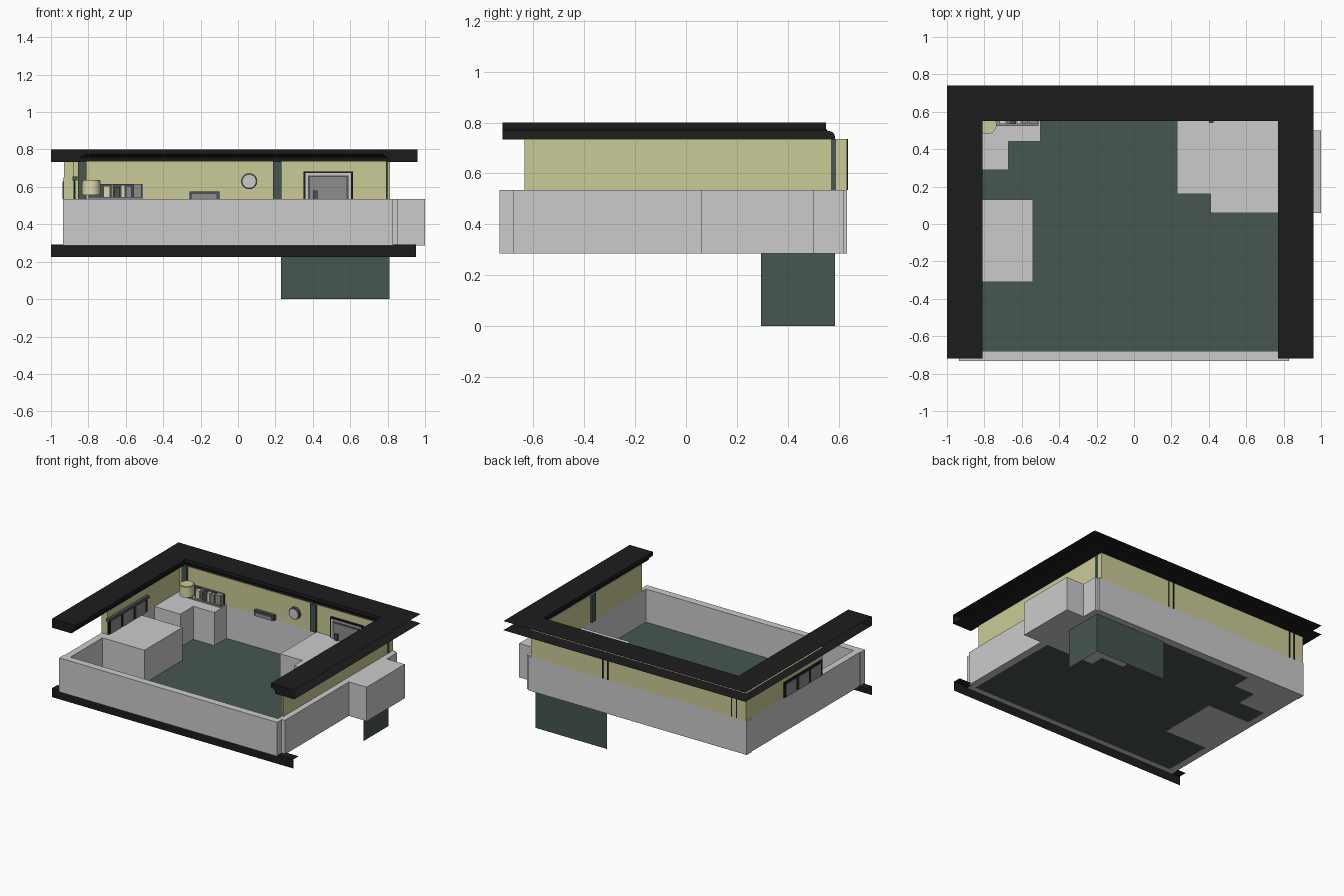
import bpy, bmesh, math

if "Cube" in bpy.data.objects:
    bpy.data.objects.remove(bpy.data.objects["Cube"])

def mat(name, r, g, b):
    m = bpy.data.materials.new(name)
    m.diffuse_color = (r, g, b, 1)
    m.use_nodes = True
    m.node_tree.nodes["Principled BSDF"].inputs["Base Color"].default_value = m.diffuse_color
    return m

GRAY = mat("pale gray", .60, .60, .60)
YELLOW = mat("straw yellow", .60, .60, .31)
GREEN = mat("dark green", .063, .093, .077)
BLACK = mat("near black", .012, .012, .012)
DARK = mat("charcoal gray", .08, .085, .085)
MID = mat("mid gray", .27, .27, .27)
CREAM = mat("cream", .72, .70, .42)

def finish(name, bm, m):
    me = bpy.data.meshes.new(name)
    bm.to_mesh(me)
    bm.free()
    me.materials.append(m)
    ob = bpy.data.objects.new(name, me)
    bpy.context.collection.objects.link(ob)
    return ob

def box(name, m, x0, x1, y0, y1, z0, z1):
    bm = bmesh.new()
    bmesh.ops.create_cube(bm, size=1)
    for v in bm.verts:
        v.co = (x0 if v.co.x < 0 else x1, y0 if v.co.y < 0 else y1, z0 if v.co.z < 0 else z1)
    return finish(name, bm, m)

def sheet(name, m, *quads):
    bm = bmesh.new()
    for q in quads:
        bm.faces.new([bm.verts.new(p) for p in q])
    return finish(name, bm, m)

def prism(name, m, outline, z0, z1):
    bm = bmesh.new()
    f = bm.faces.new([bm.verts.new((x, y, z0)) for x, y in outline])
    ext = bmesh.ops.extrude_face_region(bm, geom=[f])["geom"]
    for v in ext:
        if isinstance(v, bmesh.types.BMVert):
            v.co.z = z1
    bmesh.ops.recalc_face_normals(bm, faces=bm.faces)
    return finish(name, bm, m)

def disc(name, m, x, y, z, r, depth, along_y=False, n=24):
    bm = bmesh.new()
    bmesh.ops.create_cone(bm, cap_ends=True, segments=n, radius1=r, radius2=r, depth=depth)
    for v in bm.verts:
        c = v.co.copy()
        v.co = (x + c.x, y + c.z, z - c.y) if along_y else (x + c.x, y + c.y, z + c.z)
    for f in bm.faces:
        f.smooth = len(f.verts) == 4
    ob = finish(name, bm, m)
    for e in ob.data.edges:
        e.use_edge_sharp = True if not along_y and abs(
            ob.data.vertices[e.vertices[0]].co.z - ob.data.vertices[e.vertices[1]].co.z) < 1e-5 else False
    return ob

B, T, H = .286, .535, .735   # wall base, gray top, yellow top

# floor
box("floor", GREEN, -.89, .81, -.69, .60, .289, .293)

# low gray walls
box("front_low_wall", GRAY, -.935, .83, -.733, -.68, B, T)
box("back_low_wall", GRAY, -.935, .83, .58, .633, B, T)
box("left_low_wall", GRAY, -.93, -.88, -.70, .60, B, T)
box("right_low_wall", GRAY, .80, .855, -.68, .62, B, T)

# gray room blocks and the bay pushed out on the right
box("left_block", GRAY, -.88, -.54, -.31, .13, B, T)
prism("corner_block", GRAY, [(-.88, .29), (-.67, .29), (-.67, .44), (-.50, .44), (-.50, .58), (-.88, .58)], B, T)
prism("bay_block", GRAY, [(.23, .16), (.41, .16), (.41, .06), (1.0, .06), (1.0, .50), (.855, .50),
                          (.80, .50), (.80, .58), (.23, .58)], B, T)

# yellow upper walls
box("back_upper_wall", YELLOW, -.93, .81, .58, .633, T, H)
box("right_upper_wall", YELLOW, .80, .812, -.635, .633, T, H)
box("left_upper_wall", YELLOW, -.93, -.88, -.25, .58, T, H)

# top trim: open profile swept round three sides with mitred corners
profile = [(.19, .80), (0, .80), (0, .775), (.006, .768), (.022, .764), (.032, .755), (.035, .745), (.035, .733), (.19, .733)]
bm = bmesh.new()
rings = []
for k in range(4):
    ring = []
    for d, z in profile:
        x = -.81 - d if k < 2 else .77 + d
        y = .55 + d if k in (1, 2) else -.72
        ring.append(bm.verts.new((x, y, z)))
    rings.append(ring)
for a, b in zip(rings, rings[1:]):
    for i in range(len(profile) - 1):
        bm.faces.new((a[i], a[i + 1], b[i + 1], b[i]))
bm.faces.new(rings[0])
bm.faces.new(rings[3][::-1])
bmesh.ops.recalc_face_normals(bm, faces=bm.faces)
if max(bm.faces, key=lambda f: f.calc_center_median().z).normal.z < 0:
    bmesh.ops.reverse_faces(bm, faces=bm.faces)
finish("top_trim", bm, BLACK)

# front lower trim
sheet("front_lower_trim", BLACK,
      [(-1, -.72, .225), (.953, -.72, .225), (.953, -.72, .292), (-1, -.72, .292)],
      [(-1, -.72, .292), (.953, -.72, .292), (.953, -.66, .292), (-1, -.66, .292)])

# green skirt hanging under the back right corner
sheet("hanging_skirt", GREEN,
      [(.81, .295, 0), (.81, .585, 0), (.81, .585, .288), (.81, .295, .288)],
      [(.81, .585, 0), (.23, .585, 0), (.23, .585, .288), (.81, .585, .288)])

# green posts, with thin seams on the outer face
for i, x in enumerate((-.833, .21)):
    box(f"post_{i}", GREEN, x - .022, x + .022, .565, .585, T, H)
    for s in (-1, 1):
        box(f"post_seam_{i}_{s}", BLACK, x + s * .02 - .004, x + s * .02 + .004, .63, .637, T, H)
box("right_post", GREEN, .79, .802, -.09, -.04, T, H)
box("corner_post", GREEN, .797, .814, .57, .59, T, H)

# left wall window: frame, panes and green rail
box("left_window_frame", BLACK, -.934, -.872, -.245, .20, T, .65)
for i in range(3):
    y = -.225 + i * .142
    box(f"left_window_pane_{i}", MID, -.937, -.869, y, y + .115, T, .63)
box("left_window_rail", GREEN, -.885, -.858, -.26, .20, .635, .655)

# shelf in the back left corner with things on it
box("shelf_back", DARK, -.80, -.51, .565, .58, T, .615)
box("shelf_base", MID, -.80, -.51, .525, .58, T, .545)
for i, (x, w, h, m) in enumerate([(-.72, .035, .06, CREAM), (-.68, .015, .07, MID), (-.66, .03, .055, DARK),
                                  (-.625, .02, .065, CREAM), (-.60, .03, .06, MID), (-.56, .045, .07, MID)]):
    box(f"shelf_item_{i}", m, x, x + w, .535, .565, .545, .545 + h)
disc("lamp_shade", CREAM, -.785, .53, .593, .05, .075)
disc("lamp_rim", YELLOW, -.785, .53, .633, .046, .006)

# small rack on the back wall
box("rack_frame", DARK, -.26, -.10, .555, .58, T, .574)
box("rack_panel", MID, -.245, -.115, .55, .556, T, .562)

# round wall dial
disc("dial_rim", DARK, .06, .572, .63, .043, .02, True)
disc("dial_face", GRAY, .06, .562, .63, .035, .01, True)

# framed mirror on the back wall
box("mirror_outer_frame", BLACK, .35, .615, .565, .58, T, .682)
box("mirror_inner_frame", GRAY, .36, .605, .560, .566, T, .673)
box("mirror_edge", DARK, .375, .59, .557, .561, T, .662)
box("mirror_glass", MID, .385, .58, .554, .558, T, .652)
box("mirror_item", GREEN, .40, .425, .54, .555, T, .58)
